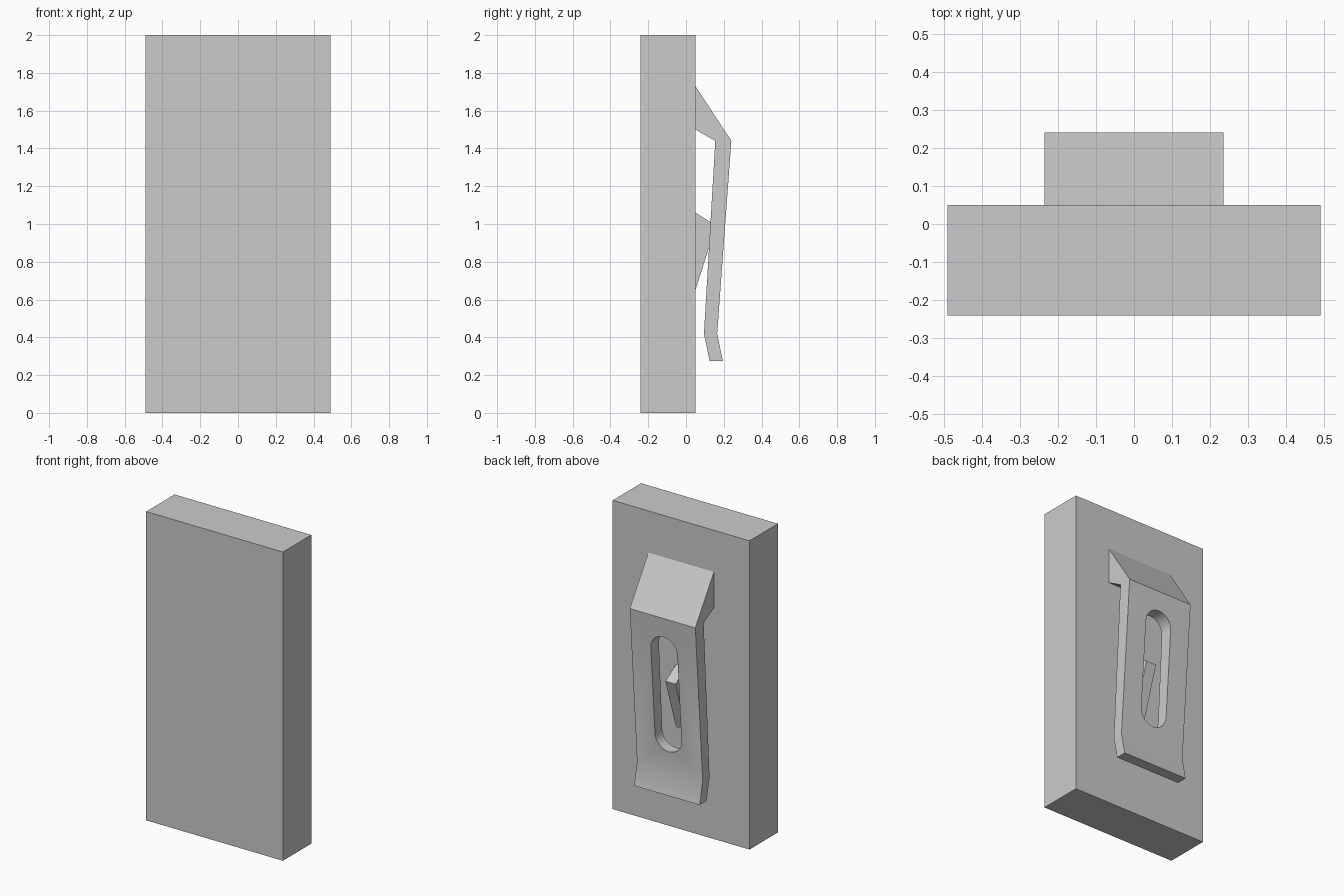
import bpy
import bmesh
import math
from mathutils import Vector

if "Cube" in bpy.data.objects:
    bpy.data.objects.remove(bpy.data.objects["Cube"])

# Single flat grey for every part
GREY = (0.6, 0.6, 0.6, 1.0)
grey = bpy.data.materials.new("plain grey")
grey.use_nodes = True
grey.diffuse_color = GREY
grey.node_tree.nodes["Principled BSDF"].inputs["Base Color"].default_value = GREY


def prism(name, outline, sweep):
    """Extrude a closed outline of 3D points along the sweep vector."""
    bm = bmesh.new()
    face = bm.faces.new([bm.verts.new(p) for p in outline])
    extruded = bmesh.ops.extrude_face_region(bm, geom=[face], use_keep_orig=True)
    moved = [v for v in extruded["geom"] if isinstance(v, bmesh.types.BMVert)]
    bmesh.ops.translate(bm, verts=moved, vec=Vector(sweep))
    bmesh.ops.recalc_face_normals(bm, faces=bm.faces)
    mesh = bpy.data.meshes.new(name)
    bm.to_mesh(mesh)
    bm.free()
    mesh.materials.append(grey)
    obj = bpy.data.objects.new(name, mesh)
    bpy.context.collection.objects.link(obj)
    return obj


def side_profile(name, points, half_width):
    """Sweep a (y, z) profile symmetrically across x."""
    return prism(name, [(-half_width, y, z) for y, z in points],
                 (2 * half_width, 0, 0))


# Case: a plain upright slab
side_profile("case", [(-0.24, 0), (0.05, 0), (0.05, 2), (-0.24, 2)], 0.49)

# Belt clip: angled root, tapering arm and flared tip
clip = side_profile("belt_clip", [
    (0.05, 1.73), (0.24, 1.44), (0.165, 0.42), (0.195, 0.275),
    (0.125, 0.275), (0.095, 0.42), (0.155, 1.44), (0.05, 1.5)], 0.235)

# Rounded slot through the clip arm
RADIUS, LOW, HIGH, STEPS = 0.095, 0.645, 1.22, 16
slot = []
for centre, start in ((HIGH, 0), (LOW, math.pi)):
    for i in range(STEPS + 1):
        a = start + math.pi * i / STEPS
        slot.append((RADIUS * math.cos(a), 0.06, centre + RADIUS * math.sin(a)))
cutter = prism("slot_cutter", slot, (0, 0.3, 0))
cutter.hide_render = True

cut = clip.modifiers.new("slot", 'BOOLEAN')
cut.operation = 'DIFFERENCE'
cut.solver = 'EXACT'
cut.object = cutter
bpy.context.view_layer.objects.active = clip
clip.select_set(True)
bpy.ops.object.modifier_apply(modifier=cut.name)
bpy.data.objects.remove(cutter)
bpy.ops.object.shade_smooth_by_angle(angle=math.radians(20))

# Catch: small wedge on the case that points into the slot
side_profile("catch_wedge", [(0.05, 1.06), (0.159, 0.992), (0.05, 0.65)], 0.036)
